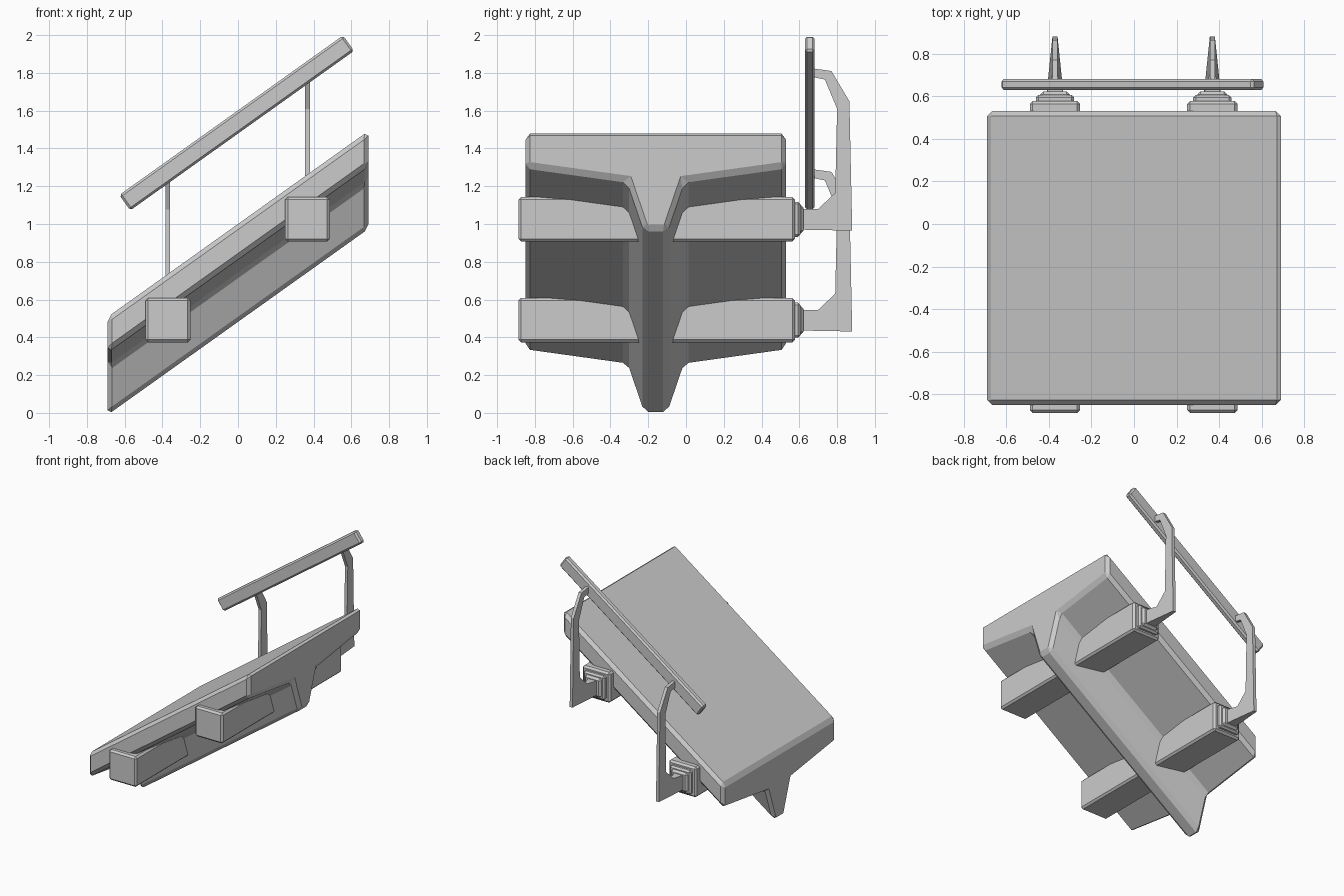
import bpy, bmesh, math
from mathutils import Matrix

cube = bpy.data.objects.get("Cube")
if cube:
    bpy.data.objects.remove(cube, do_unlink=True)

SLOPE = 0.713

grey = bpy.data.materials.new("plain_grey")
grey.use_nodes = True
GREY = (0.6, 0.6, 0.6, 1)
grey.diffuse_color = GREY
grey.node_tree.nodes["Principled BSDF"].inputs["Base Color"].default_value = GREY


def finish(name, bm, bevel=0.0):
    """Turn a bmesh into a named flat-shaded object with chamfered edges."""
    bmesh.ops.recalc_face_normals(bm, faces=bm.faces)
    if bevel:
        bmesh.ops.bevel(bm, geom=bm.edges[:], offset=bevel, segments=1,
                        affect='EDGES', clamp_overlap=True)
    mesh = bpy.data.meshes.new(name)
    bm.to_mesh(mesh)
    bm.free()
    mesh.materials.append(grey)
    obj = bpy.data.objects.new(name, mesh)
    bpy.context.collection.objects.link(obj)
    return obj


def prism(profile, width, slope=0.0):
    """Extrude a (y, z) profile along x, half width given per point, sheared by slope."""
    bm = bmesh.new()
    rings = []
    for side in (-1, 1):
        ring = []
        for i, (y, z) in enumerate(profile):
            x = side * width(i, y, z)
            ring.append(bm.verts.new((x, y, z + slope * x)))
        rings.append(ring)
        bm.faces.new(ring)
    n = len(profile)
    for i in range(n):
        j = (i + 1) % n
        bm.faces.new((rings[0][i], rings[0][j], rings[1][j], rings[1][i]))
    return bm


def box(size, centre, tilt=0.0):
    bm = bmesh.new()
    mat = (Matrix.Translation(centre) @ Matrix.Rotation(-tilt, 4, 'Y')
           @ Matrix.Diagonal((*size, 1)))
    bmesh.ops.create_cube(bm, size=1, matrix=mat)
    return bm


# Sloping slab with a central keel underneath, symmetric about y = -0.16
half = [(0.69, 1.0), (0.69, 0.815), (0.15, 0.74), (0.062, 0.482)]
MID = -0.16
profile = [(MID + y, z) for y, z in half] + [(MID - y, z) for y, z in reversed(half)]
finish("sloping_slab", prism(profile, lambda i, y, z: 0.69, SLOPE), 0.024)

# Handrail side profile, relative to the centre of its cross beam
post_profile = [(0.61, -0.055), (0.88, -0.06), (0.865, 0.625), (0.77, 0.785),
                (0.66, 0.80), (0.66, 0.755), (0.735, 0.74), (0.80, 0.585),
                (0.79, 0.14), (0.70, 0.055), (0.61, 0.055)]


def post_width(i, y, z):
    return 0.04 if y < 0.65 and z < 0.1 else 0.012


for side, x, z in (("lower", -0.371, 0.491), ("upper", 0.368, 1.025)):
    # Cross beam running through under the slab
    finish(side + "_cross_beam", box((0.237, 1.465, 0.235), (x, -0.155, z)), 0.014)
    # Stepped mounting plates on the beam end
    finish(side + "_mounting_plate", box((0.18, 0.045, 0.185), (x, 0.583, z)), 0.012)
    finish(side + "_mounting_cap", box((0.14, 0.05, 0.15), (x, 0.598, z)), 0.015)
    # Bracket and bent post in one piece
    post = finish(side + "_rail_post", prism(post_profile, post_width))
    post.location = (x, 0, z)

# Sloping handrail
finish("handrail", box((1.455, 0.052, 0.1), (-0.007, 0.655, 1.535),
                       math.atan(SLOPE)), 0.012)
